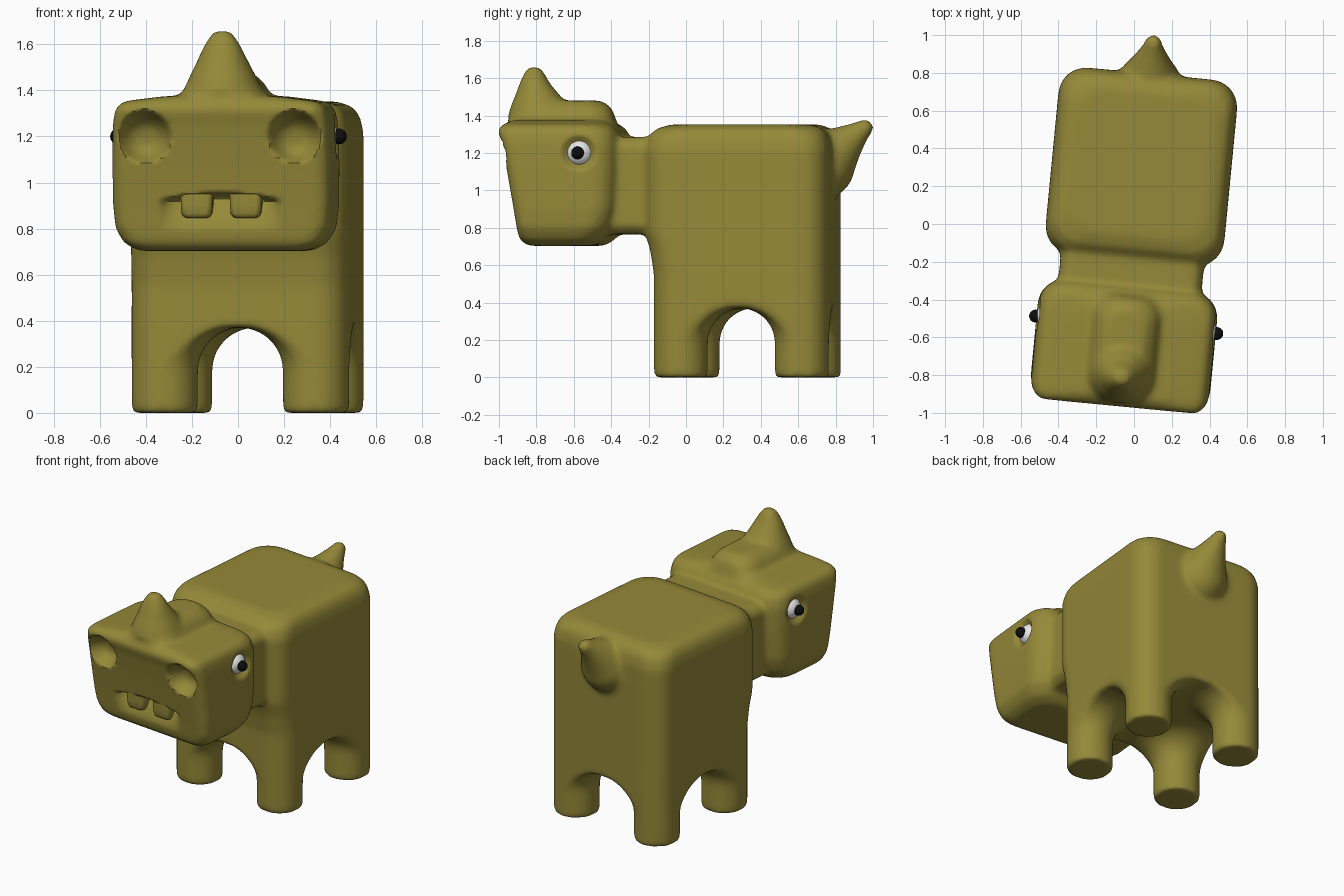
import bpy, bmesh, math
from mathutils import Matrix, Vector

if "Cube" in bpy.data.objects:
    bpy.data.objects.remove(bpy.data.objects["Cube"])

# whole creature is turned slightly about z
PLACE = Matrix.Rotation(math.radians(-5.5), 4, 'Z') @ Matrix.Translation((0.01, 0, 0))


def material(name, rgb):
    m = bpy.data.materials.new(name)
    m.diffuse_color = (*rgb, 1)
    m.use_nodes = True
    m.node_tree.nodes["Principled BSDF"].inputs["Base Color"].default_value = m.diffuse_color
    return m


OLIVE = material("olive skin", (0.30, 0.25, 0.04))
WHITE = material("eye white", (0.8, 0.8, 0.8))
BLACK = material("pupil black", (0.004, 0.004, 0.004))


def bridge(bm, rings):
    """Closed skin over a stack of equal-length point rings."""
    loops = [[bm.verts.new(p) for p in ring] for ring in rings]
    n = len(loops[0])
    for a, b in zip(loops, loops[1:]):
        for i in range(n):
            j = (i + 1) % n
            bm.faces.new((a[i], a[j], b[j], b[i]))
    bm.faces.new(loops[0][::-1])
    bm.faces.new(loops[-1])


def loft(bm, rows, r_front, r_back, cx=0.0, n=8):
    """Stack of rounded rectangles; each row is z, half width, front y, back y."""
    rings = []
    for z, hx, y0, y1 in rows:
        lim = 0.98 * min(hx, (y1 - y0) / 2)
        rf, rb = min(r_front, lim), min(r_back, lim)
        corners = [(hx - rb, y1 - rb, rb), (-hx + rb, y1 - rb, rb),
                   (-hx + rf, y0 + rf, rf), (hx - rf, y0 + rf, rf)]
        ring = []
        for k, (x, y, r) in enumerate(corners):
            for i in range(n + 1):
                a = math.pi / 2 * (k + i / n)
                ring.append((cx + x + r * math.cos(a), y + r * math.sin(a), z))
        rings.append(ring)
    bridge(bm, rings)


def finish(name, bm, mat):
    bmesh.ops.recalc_face_normals(bm, faces=bm.faces[:])
    me = bpy.data.meshes.new(name)
    bm.to_mesh(me)
    bm.free()
    ob = bpy.data.objects.new(name, me)
    bpy.context.collection.objects.link(ob)
    me.materials.append(mat)
    return ob


def place(ob):
    ob.data.transform(PLACE)
    ob.data.shade_smooth()
    ob.data.set_sharp_from_angle(angle=math.radians(50))


bm = bmesh.new()

# torso
loft(bm, [(0.37, 0.475, -0.14, 0.80), (0.55, 0.475, -0.14, 0.80),
          (0.68, 0.475, -0.16, 0.80), (0.78, 0.475, -0.19, 0.80),
          (1.22, 0.475, -0.19, 0.80), (1.29, 0.46, -0.17, 0.785),
          (1.33, 0.43, -0.13, 0.755), (1.352, 0.37, -0.06, 0.70)], 0.145, 0.145)

# legs: round posts that flare into arches, kept inside the torso outline
LX, LY0, LY1, LR, ARCH = 0.33, 0.005, 0.655, 0.145, 0.185
for sx in (-1, 1):
    for ly in (LY0, LY1):
        prof = [(0, LR), (0.1, LR), (0.18, LR)]
        for i in range(1, 9):
            a = math.pi / 2 * i / 9
            prof.append((0.185 + ARCH * math.sin(a), LR + ARCH * (1 - math.cos(a))))
        prof.append((0.45, LR + ARCH * 0.95))
        rings = []
        for z, r in prof:
            ring = []
            for k in range(40):
                a = math.tau * k / 40
                p = Vector((sx * LX + r * math.cos(a), ly + r * math.sin(a)))
                q = Vector((max(-LX, min(LX, p.x)), max(LY0, min(LY1, p.y))))
                d = p - q
                if d.length > LR:
                    p = q + d * (LR / d.length)
                ring.append((p.x, p.y, z))
            rings.append(ring)
        bridge(bm, rings)

# neck
loft(bm, [(0.765, 0.34, -0.6, 0.1), (0.81, 0.38, -0.6, 0.1),
          (1.24, 0.38, -0.6, 0.1), (1.285, 0.34, -0.6, 0.1)], 0.05, 0.05)

# head
loft(bm, [(0.703, 0.37, -0.82, -0.46), (0.735, 0.43, -0.86, -0.41),
          (0.80, 0.468, -0.872, -0.37), (0.90, 0.477, -0.887, -0.34),
          (1.10, 0.477, -0.922, -0.33), (1.25, 0.473, -0.952, -0.33),
          (1.32, 0.46, -0.975, -0.345), (1.352, 0.43, -0.955, -0.38),
          (1.375, 0.25, -0.92, -0.42)], 0.07, 0.13)

# ridge on the head, then the horn
loft(bm, [(1.30, 0.24, -0.95, -0.36), (1.38, 0.185, -0.95, -0.38),
          (1.44, 0.15, -0.935, -0.40), (1.48, 0.10, -0.90, -0.45)], 0.15, 0.12)
loft(bm, [(1.40, 0.17, -0.955, -0.60), (1.45, 0.15, -0.94, -0.63),
          (1.52, 0.115, -0.912, -0.685), (1.57, 0.092, -0.893, -0.73),
          (1.62, 0.066, -0.872, -0.755), (1.66, 0.037, -0.848, -0.785)], 0.2, 0.2)

# tail: tapering chain of balls
for i in range(13):
    t = i / 12
    bmesh.ops.create_uvsphere(
        bm, u_segments=24, v_segments=16, radius=0.048 + 0.13 * (1 - t) ** 1.2,
        matrix=Matrix.Translation((0, 0.73 + 0.232 * t, 1.13 + 0.205 * t ** 0.9)))

# fuse everything into one soft skin
body = finish("body", bm, OLIVE)
rm = body.modifiers.new("fuse", 'REMESH')
rm.mode = 'VOXEL'
rm.voxel_size = 0.014
sm = body.modifiers.new("soften", 'SMOOTH')
sm.factor = 0.5
sm.iterations = 20
dg = bpy.context.evaluated_depsgraph_get()
skin = bpy.data.meshes.new_from_object(body.evaluated_get(dg))
body.modifiers.clear()
body.data = skin
skin.name = "body"
skin.materials.clear()
skin.materials.append(OLIVE)


def smoothstep(a, b, v):
    t = max(0.0, min(1.0, (v - a) / (b - a)))
    return t * t * (3 - 2 * t)


# press in nostrils, mouth and eye sockets
EYE_Y, EYE_Z = -0.53, 1.20
for v in skin.vertices:
    x, y, z = v.co
    ax = abs(x)
    if y < -0.7:
        d = math.hypot(ax - 0.327, z - 1.2) / 0.115
        if d < 1:
            v.co.y += 0.10 * (1 - d ** 3)
        lip = 0.948 - 0.4 * x * x
        if ax < 0.265 and 0.79 < z < lip + 0.01:
            slope = min(1.0, (z - 0.79) / (lip - 0.80)) ** 1.3
            v.co.y += (0.085 * slope * (1 - (ax / 0.265) ** 4)
                       * (1 - smoothstep(lip - 0.012, lip + 0.01, z)))
    if ax > 0.4:
        d = math.hypot(y - EYE_Y, z - EYE_Z) / 0.095
        if d < 1:
            v.co.x -= math.copysign(0.05 * (1 - d * d), x)
place(body)

for side, sx in (("left", -1), ("right", 1)):
    # teeth
    bm = bmesh.new()
    loft(bm, [(0.846, 0.045, -0.872, -0.77), (0.852, 0.058, -0.882, -0.765),
              (0.866, 0.066, -0.887, -0.76), (0.90, 0.069, -0.89, -0.76),
              (0.95, 0.07, -0.89, -0.76)], 0.025, 0.025, cx=sx * 0.107)
    place(finish(side + "_tooth", bm, OLIVE))
    # eyes
    for part, r, ex, ey, mat in (("eye", 0.075, 0.405, EYE_Y, WHITE),
                                 ("pupil", 0.034, 0.482, EYE_Y - 0.005, BLACK)):
        bm = bmesh.new()
        bmesh.ops.create_uvsphere(bm, u_segments=32, v_segments=20, radius=r,
                                  matrix=Matrix.Translation((sx * ex, ey, EYE_Z)))
        place(finish(side + "_" + part, bm, mat))
